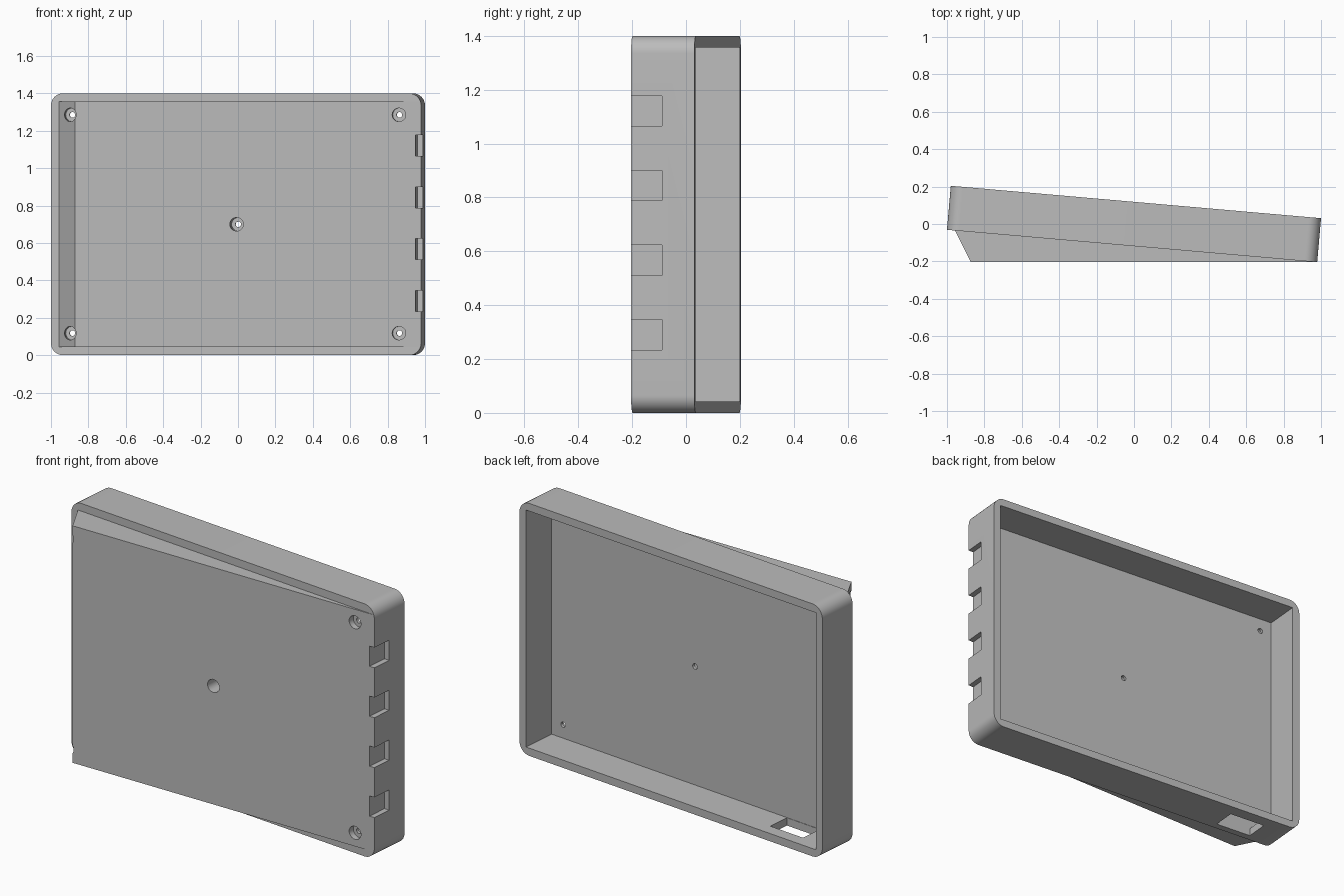
import bpy, bmesh, math
from mathutils import Matrix

old = bpy.data.objects.get("Cube")
if old:
    bpy.data.objects.remove(old, do_unlink=True)

TILT = Matrix.Rotation(math.radians(-5), 4, 'Z')
HX, HY, HEIGHT = 0.9935, 0.118, 1.4     # tray half length, half depth, height
WALL, FLOOR, RADIUS = 0.043, 0.036, 0.065

grey = bpy.data.materials.new("plain_grey")
grey.use_nodes = True
grey.diffuse_color = (0.5, 0.5, 0.5, 1)
grey.node_tree.nodes["Principled BSDF"].inputs["Base Color"].default_value = (0.5, 0.5, 0.5, 1)


def finish(name, bm, matrix):
    bmesh.ops.recalc_face_normals(bm, faces=bm.faces)
    bm.transform(matrix)
    mesh = bpy.data.meshes.new(name)
    bm.to_mesh(mesh)
    bm.free()
    mesh.materials.append(grey)
    obj = bpy.data.objects.new(name, mesh)
    bpy.context.collection.objects.link(obj)
    return obj


def prism(name, points, direction, matrix):
    """Extrude a flat outline along a direction."""
    bm = bmesh.new()
    face = bm.faces.new([bm.verts.new(p) for p in points])
    grown = bmesh.ops.extrude_face_region(bm, geom=[face])
    verts = [v for v in grown["geom"] if isinstance(v, bmesh.types.BMVert)]
    bmesh.ops.translate(bm, verts=verts, vec=direction)
    return finish(name, bm, matrix)


def block(name, x, y, z):
    outline = [(x[0], y[0], z[0]), (x[1], y[0], z[0]), (x[1], y[1], z[0]), (x[0], y[1], z[0])]
    return prism(name, outline, (0, 0, z[1] - z[0]), TILT)


def drill(name, x, z, y, radius):
    bm = bmesh.new()
    bmesh.ops.create_cone(bm, cap_ends=True, segments=32, radius1=radius,
                          radius2=radius, depth=y[1] - y[0])
    place = Matrix.Translation((x, sum(y) / 2, z)) @ Matrix.Rotation(math.pi / 2, 4, 'X')
    return finish(name, bm, TILT @ place)


def combine(target, other, operation):
    other.hide_render = True
    mod = target.modifiers.new(other.name, 'BOOLEAN')
    mod.operation = operation
    mod.solver = 'EXACT'
    mod.object = other
    bpy.context.view_layer.objects.active = target
    bpy.ops.object.modifier_apply(modifier=mod.name)
    bpy.data.objects.remove(other, do_unlink=True)


# Tilted tray body with rounded corners
outline = []
for quarter, (sx, sz) in enumerate([(1, 1), (-1, 1), (-1, -1), (1, -1)]):
    for step in range(13):
        a = math.radians(90 * quarter + 7.5 * step)
        outline.append((sx * (HX - RADIUS) + RADIUS * math.cos(a), -HY,
                        HEIGHT / 2 + sz * (HEIGHT / 2 - RADIUS) + RADIUS * math.sin(a)))
tray = prism("tray", outline, (0, 2 * HY, 0), TILT)

# Wedge that levels the front
wedge_outline = [(-0.957, -0.035), (-0.872, -0.204), (0.972, -0.204), (0.96, -0.19), (-0.95, -0.02)]
wedge = prism("wedge", [(x, y, WALL) for x, y in wedge_outline],
              (0, 0, HEIGHT - 2 * WALL), Matrix.Identity(4))
combine(tray, wedge, 'UNION')

# Open back pocket with square corners
floor_y = FLOOR - HY
combine(tray, block("pocket", (WALL - HX, HX - WALL), (floor_y, HY + 0.1),
                    (WALL, HEIGHT - WALL)), 'DIFFERENCE')

# Four shallow notches along one side
for i in range(4):
    z = 0.29 + 0.277 * i
    combine(tray, block("notch", (HX - 0.03, HX + 0.1), (-HY - 0.1, 0.115 - HY),
                        (z - 0.056, z + 0.056)), 'DIFFERENCE')

# Cable window through the lower wall
combine(tray, block("cable_window", (-0.81, -0.595), (floor_y + 0.002, 0.05), (-0.1, WALL + 0.05)),
        'DIFFERENCE')

# Counterbored screw holes
for x, z in [(0.01, 0.7), (-0.88, 0.118), (-0.88, 1.285), (0.875, 0.118), (0.875, 1.285)]:
    combine(tray, drill("counterbore", x, z, (-0.4, floor_y - 0.016), 0.036), 'DIFFERENCE')
    combine(tray, drill("screw_hole", x, z, (-0.3, floor_y + 0.05), 0.015), 'DIFFERENCE')

# Smooth rounded corners, crisp edges
bpy.ops.object.select_all(action='DESELECT')
tray.select_set(True)
bpy.context.view_layer.objects.active = tray
bpy.ops.object.shade_smooth_by_angle(angle=math.radians(30))
